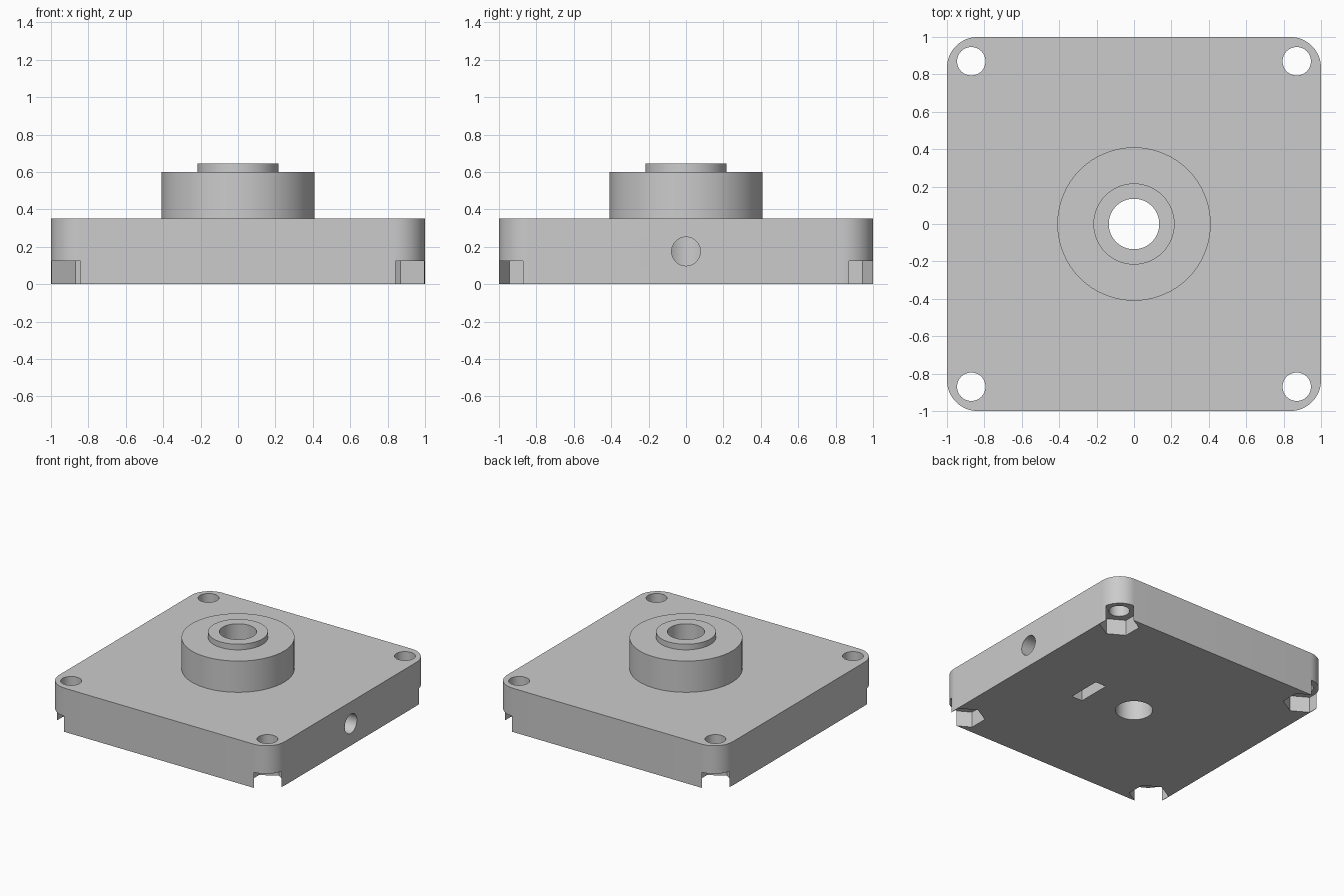
import bpy, bmesh
from math import pi, cos, sin
from mathutils import Matrix, Vector

cube = bpy.data.objects.get("Cube")
if cube:
    bpy.data.objects.remove(cube, do_unlink=True)

grey = bpy.data.materials.new("light_grey")
grey.use_nodes = True
colour = (0.6, 0.6, 0.6, 1)
grey.diffuse_color = colour
grey.node_tree.nodes["Principled BSDF"].inputs["Base Color"].default_value = colour


def prism(name, outline, z0, z1, matrix=Matrix()):
    """Extrude a counter-clockwise outline from z0 to z1."""
    bm = bmesh.new()
    face = bm.faces.new([bm.verts.new((x, y, z0)) for x, y in outline])
    new = bmesh.ops.extrude_face_region(bm, geom=[face])["geom"]
    top = [v for v in new if isinstance(v, bmesh.types.BMVert)]
    bmesh.ops.translate(bm, verts=top, vec=Vector((0, 0, z1 - z0)))
    bmesh.ops.recalc_face_normals(bm, faces=bm.faces)
    bm.transform(matrix)
    mesh = bpy.data.meshes.new(name)
    bm.to_mesh(mesh)
    bm.free()
    mesh.materials.append(grey)
    obj = bpy.data.objects.new(name, mesh)
    bpy.context.collection.objects.link(obj)
    return obj


def ring(r, n=64, x=0, y=0, start=0):
    return [(x + r * cos(start + 2 * pi * i / n), y + r * sin(start + 2 * pi * i / n))
            for i in range(n)]


def rounded_square(half, r, n=16):
    c = half - r
    points = []
    for k, (sx, sy) in enumerate([(1, 1), (-1, 1), (-1, -1), (1, -1)]):
        for i in range(n + 1):
            a = pi / 2 * (k + i / n)
            points.append((sx * c + r * cos(a), sy * c + r * sin(a)))
    return points


def combine(target, other, operation):
    """Apply a boolean and discard the helper."""
    mod = target.modifiers.new("boolean", 'BOOLEAN')
    mod.operation = operation
    mod.solver = 'EXACT'
    mod.object = other
    other.hide_render = True
    bpy.context.view_layer.objects.active = target
    bpy.ops.object.modifier_apply(modifier=mod.name)
    bpy.data.objects.remove(other, do_unlink=True)


# Square base with the stepped round boss
base = prism("mounting_base", rounded_square(1, 0.165), 0, 0.35)
combine(base, prism("boss", ring(0.41), 0.2, 0.6), 'UNION')
combine(base, prism("collar", ring(0.217), 0.3, 0.645), 'UNION')

# Centre bore
combine(base, prism("bore", ring(0.135), -0.1, 0.8), 'DIFFERENCE')

# Corner screw holes with hexagonal nut pockets that break through the edges
p = 0.87
for sx in (-1, 1):
    for sy in (-1, 1):
        combine(base, prism("screw_hole", ring(0.076, 48, sx * p, sy * p), -0.1, 0.5), 'DIFFERENCE')
        combine(base, prism("nut_pocket", ring(0.145, 6, sx * p, sy * p, pi / 2), -0.1, 0.125),
                'DIFFERENCE')

# Set screw hole from the side into the bore, and its nut slot from below
sideways = Matrix.Translation((0, 0, 0.175)) @ Matrix.Rotation(pi / 2, 4, 'Y')
combine(base, prism("set_screw_hole", ring(0.077, 48), 0.05, 1.1, sideways), 'DIFFERENCE')
slot = [(0.38, -0.135), (0.475, -0.135), (0.475, 0.135), (0.38, 0.135)]
combine(base, prism("nut_slot", slot, -0.1, 0.31), 'DIFFERENCE')

# Smooth round walls, sharp edges
bpy.ops.object.select_all(action='DESELECT')
base.select_set(True)
bpy.context.view_layer.objects.active = base
bpy.ops.object.shade_smooth_by_angle(angle=pi / 6)
